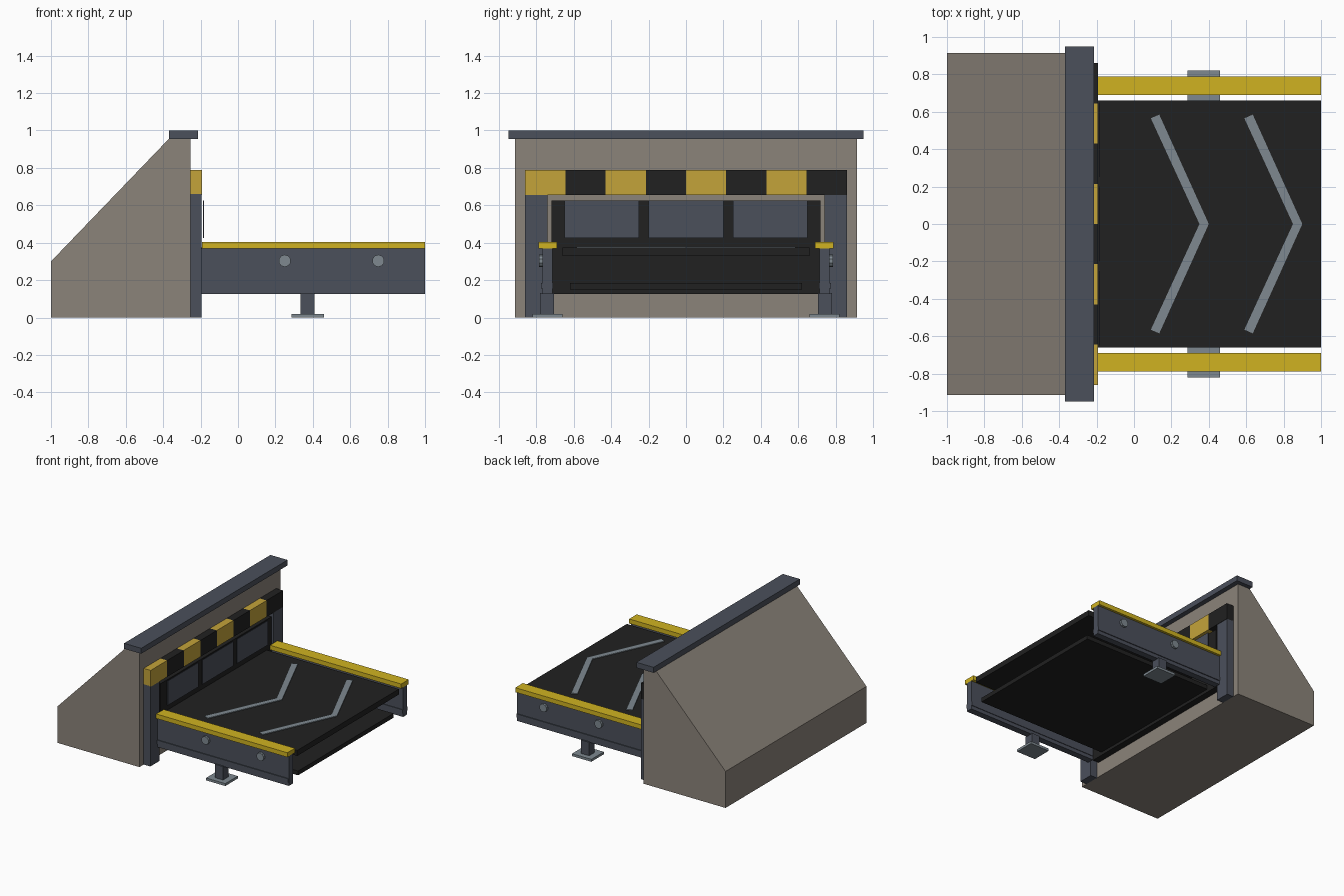
import bpy
import bmesh
from mathutils import Matrix

cube = bpy.data.objects.get("Cube")
if cube:
    bpy.data.objects.remove(cube, do_unlink=True)


def material(name, r, g, b):
    m = bpy.data.materials.new(name)
    m.use_nodes = True
    m.diffuse_color = (r, g, b, 1)
    m.node_tree.nodes["Principled BSDF"].inputs["Base Color"].default_value = (r, g, b, 1)
    return m


CONCRETE = material("warm concrete", 0.26, 0.23, 0.195)
SLATE = material("slate metal", 0.07, 0.08, 0.105)
STEEL = material("light steel", 0.21, 0.25, 0.28)
RUBBER = material("black rubber", 0.015, 0.015, 0.015)
YELLOW = material("rail yellow", 0.63, 0.45, 0.015)
STRIPE = material("faded stripe yellow", 0.55, 0.37, 0.042)


def finish(bm, name, mats):
    bmesh.ops.recalc_face_normals(bm, faces=bm.faces)
    mesh = bpy.data.meshes.new(name)
    bm.to_mesh(mesh)
    bm.free()
    for m in mats:
        mesh.materials.append(m)
    obj = bpy.data.objects.new(name, mesh)
    bpy.context.collection.objects.link(obj)
    return obj


def add_box(bm, x, y, z):
    size = Matrix.Diagonal((x[1] - x[0], y[1] - y[0], z[1] - z[0], 1))
    centre = Matrix.Translation((sum(x) / 2, sum(y) / 2, sum(z) / 2))
    return bmesh.ops.create_cube(bm, size=1, matrix=centre @ size)["verts"]


def box(name, mat, x, y, z):
    bm = bmesh.new()
    add_box(bm, x, y, z)
    return finish(bm, name, [mat])


def prism(name, mat, points, offset):
    """Extrude a flat outline along the offset."""
    bm = bmesh.new()
    face = bm.faces.new([bm.verts.new(p) for p in points])
    out = bmesh.ops.extrude_face_region(bm, geom=[face])["geom"]
    bmesh.ops.translate(bm, vec=offset,
                        verts=[v for v in out if isinstance(v, bmesh.types.BMVert)])
    return finish(bm, name, [mat])


def both_sides(y):
    return (("left", tuple(y)), ("right", (-y[1], -y[0])))


# Sloped housing and its cap
outline = [(-1, 0), (-0.255, 0), (-0.255, 0.955), (-0.37, 0.955), (-1, 0.3)]
prism("housing", CONCRETE, [(x, -0.915, z) for x, z in outline], (0, 1.83, 0))
box("housing_cap", SLATE, (-0.37, -0.215), (-0.95, 0.95), (0.955, 1))

# Doorway: dark opening, posts and hanging flaps
box("doorway", RUBBER, (-0.256, -0.2), (-0.72, 0.72), (0.125, 0.625))
for side, y in both_sides((0.74, 0.86)):
    box(side + "_door_post", SLATE, (-0.255, -0.195), y, (0, 0.66))
for i, y in enumerate((-0.45, 0, 0.45)):
    box(f"flap_{i + 1}", SLATE, (-0.188, -0.183), (y - 0.2, y + 0.2), (0.425, 0.625))

# Hazard striped lintel
bm = bmesh.new()
for i in range(8):
    y = -0.86 + i * 0.215
    verts = add_box(bm, (-0.255, -0.192), (y, y + 0.215), (0.655, 0.79))
    for f in {f for v in verts for f in v.link_faces}:
        f.material_index = i % 2
finish(bm, "striped_lintel", [STRIPE, RUBBER])

# Belt, return belt and direction chevrons
box("belt", RUBBER, (-0.2, 1), (-0.66, 0.66), (0.33, 0.375))
box("return_belt", RUBBER, (-0.2, 0.98), (-0.62, 0.62), (0.15, 0.185))
arm = [(0.35, 0), (0.09, 0.565), (0.135, 0.585), (0.4, 0)]
chevron = arm + [(x, -y) for x, y in reversed(arm[1:3])]
for i in range(2):
    prism(f"chevron_{i + 1}", STEEL,
          [(x + i * 0.5, y, 0.374) for x, y in chevron], (0, 0, 0.007))

# Side rails with lips, bumpers, bolts and legs
for side, y in both_sides((0.715, 0.768)):
    box(side + "_rail", SLATE, (-0.195, 1), y, (0.125, 0.37))
for side, y in both_sides((0.71, 0.775)):
    box(side + "_rail_lip", SLATE, (-0.195, 0.999), y, (0.155, 0.185))
for side, y in both_sides((0.69, 0.788)):
    box(side + "_bumper", YELLOW, (-0.192, 1), y, (0.368, 0.405))
for side, y in both_sides((0.707, 0.78)):
    box(side + "_leg", SLATE, (0.335, 0.41), y, (0.015, 0.13))
for side, y in both_sides((0.66, 0.822)):
    box(side + "_foot", STEEL, (0.285, 0.46), y, (0, 0.02))
for side, s in (("left", 1), ("right", -1)):
    for i, x in enumerate((0.25, 0.75)):
        bm = bmesh.new()
        place = Matrix.Translation((x, s * 0.773, 0.303)) @ Matrix.Rotation(1.5708, 4, "X")
        bmesh.ops.create_cone(bm, cap_ends=True, segments=10, radius1=0.033,
                              radius2=0.033, depth=0.026, matrix=place)
        finish(bm, f"{side}_bolt_{i + 1}", [STEEL])
